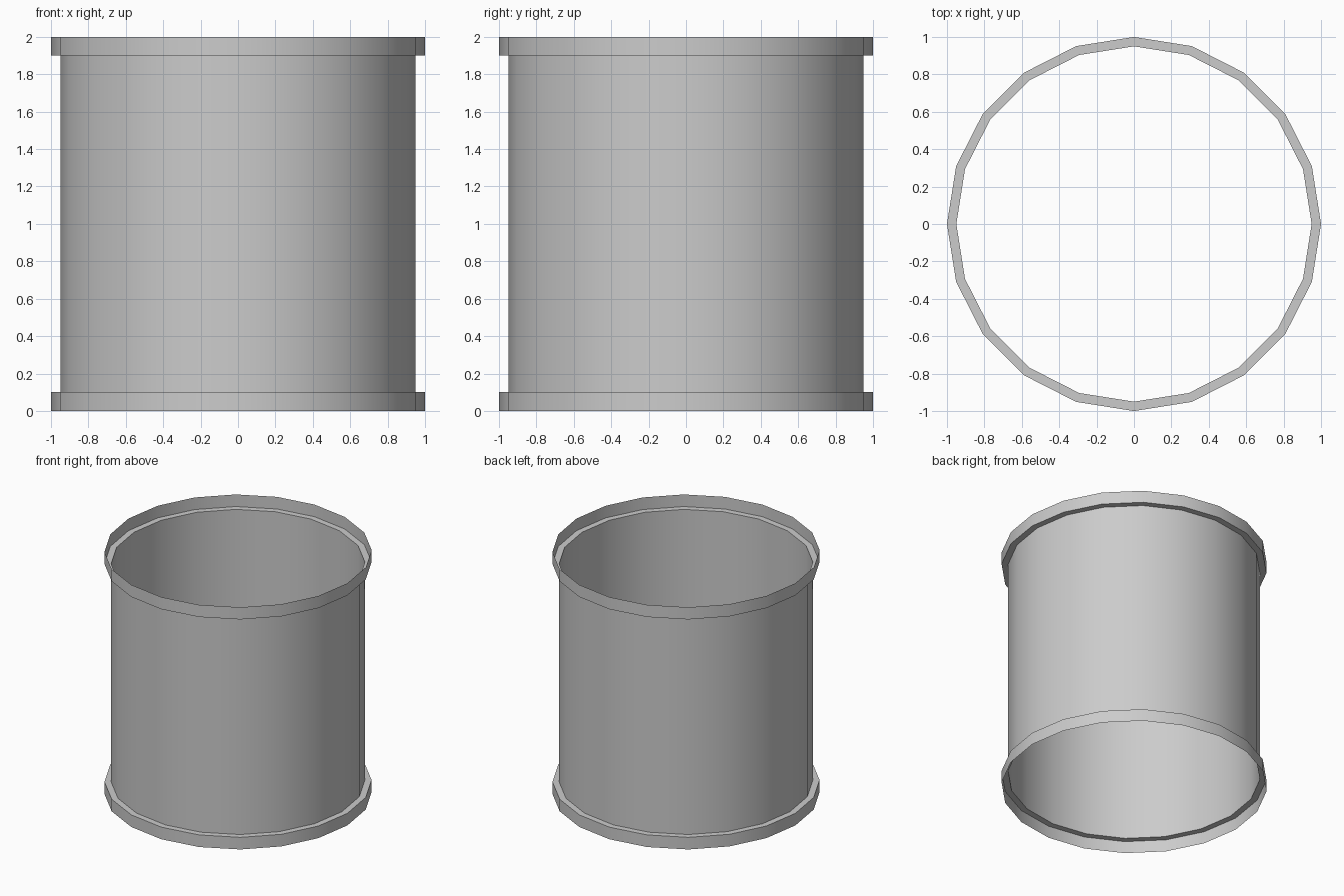
import bpy, bmesh
from math import cos, sin, tau, radians

if "Cube" in bpy.data.objects:
    bpy.data.objects.remove(bpy.data.objects["Cube"])

SIDES = 20
# Open single-sheet profile (radius, height): flange wall, ledge, tube, ledge, flange wall
PROFILE = [(1, 0), (1, 0.1), (0.95, 0.1), (0.95, 1.9), (1, 1.9), (1, 2)]

# Flanged pipe section, open at both ends
bm = bmesh.new()
rings = [[bm.verts.new((r * cos(tau * i / SIDES), r * sin(tau * i / SIDES), z))
          for i in range(SIDES)] for r, z in PROFILE]
for low, high in zip(rings, rings[1:]):
    for i in range(SIDES):
        j = (i + 1) % SIDES
        bm.faces.new((low[i], low[j], high[j], high[i]))

mesh = bpy.data.meshes.new("flanged_pipe")
bm.to_mesh(mesh)
bm.free()
pipe = bpy.data.objects.new("flanged_pipe", mesh)
bpy.context.collection.objects.link(pipe)

# Smooth around the pipe, sharp at the flange ledges
bpy.context.view_layer.objects.active = pipe
pipe.select_set(True)
bpy.ops.object.shade_smooth_by_angle(angle=radians(30))
